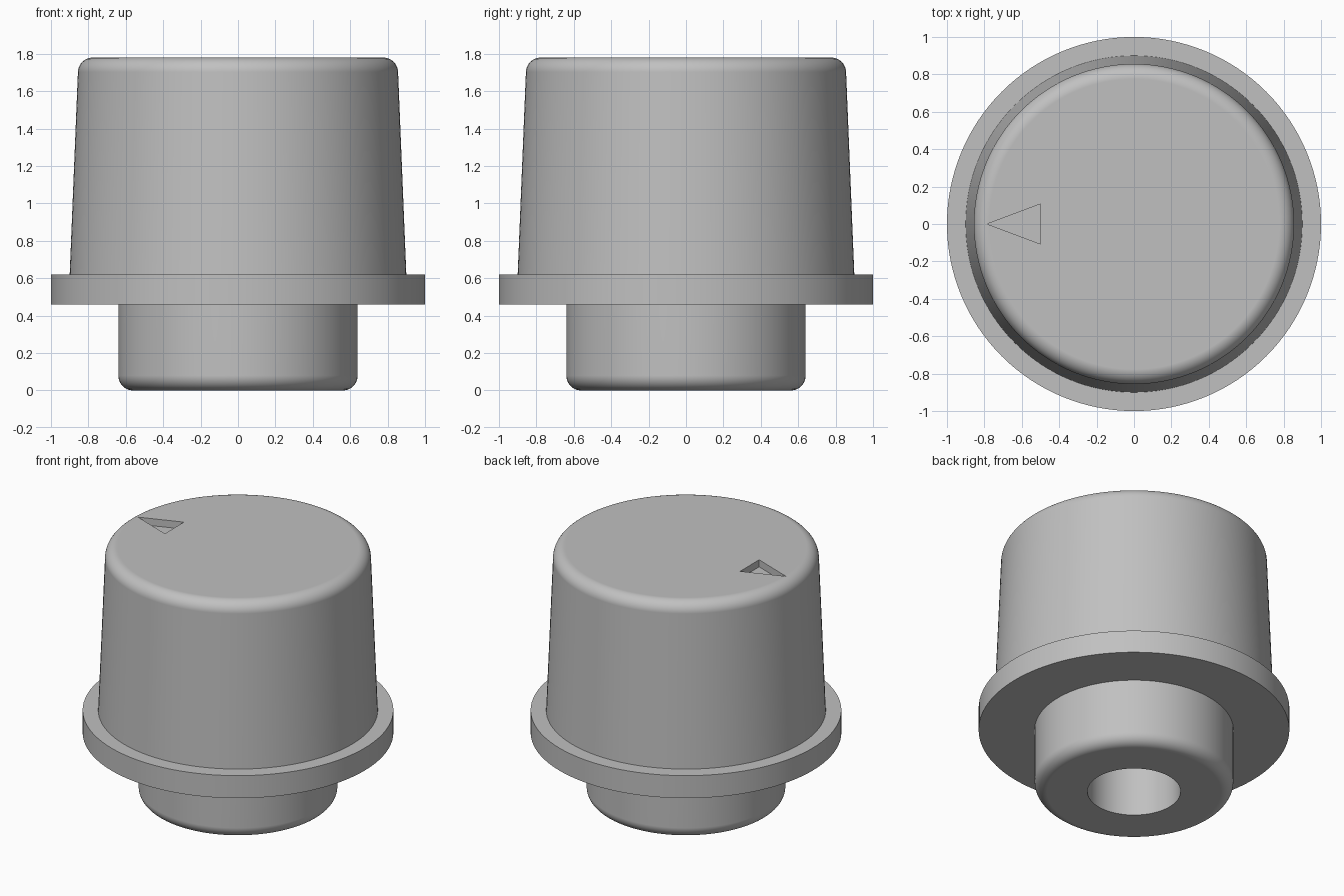
import bpy, bmesh
from math import sin, cos, tan, pi, radians

cube = bpy.data.objects.get("Cube")
if cube:
    bpy.data.objects.remove(cube)

SEGMENTS = 128
HEIGHT = 1.78

grey = bpy.data.materials.new("plain_grey")
grey.use_nodes = True
colour = (0.53, 0.53, 0.53, 1)
grey.diffuse_color = colour
grey.node_tree.nodes["Principled BSDF"].inputs["Base Color"].default_value = colour


def arc(r, z, radius, start, end, steps=10):
    """Points on a fillet arc around (r, z), angles in degrees."""
    angles = [radians(start + (end - start) * i / steps) for i in range(steps + 1)]
    return [(r + radius * cos(a), z + radius * sin(a)) for a in angles]


def make_object(name, bm):
    bmesh.ops.recalc_face_normals(bm, faces=bm.faces)
    mesh = bpy.data.meshes.new(name)
    bm.to_mesh(mesh)
    bm.free()
    mesh.materials.append(grey)
    obj = bpy.data.objects.new(name, mesh)
    bpy.context.collection.objects.link(obj)
    return obj


def lathe(name, profile):
    """Turn a profile about z and close both ends with flat discs."""
    bm = bmesh.new()
    rings = []
    for r, z in profile:
        rings.append([bm.verts.new((r * cos(2 * pi * i / SEGMENTS),
                                    r * sin(2 * pi * i / SEGMENTS), z))
                      for i in range(SEGMENTS)])
    for low, high in zip(rings, rings[1:]):
        for i in range(SEGMENTS):
            j = (i + 1) % SEGMENTS
            bm.faces.new((low[i], low[j], high[j], high[i]))
    bm.faces.new(rings[0])
    bm.faces.new(rings[-1])
    return make_object(name, bm)


# Knob body: shaft bore, rounded stem, flange, tapered grip with rounded rim
profile = [(0.30, 0.90), (0.30, 0)]
profile += arc(0.56, 0.08, 0.08, -90, 0)
profile += [(0.64, 0.46), (1, 0.46), (1, 0.62), (0.90, 0.62)]
profile += arc(0.776, HEIGHT - 0.08, 0.08, 2, 90)
knob = lathe("knob_body", profile)

# Pointer arrow: shallow triangular pocket in the top
bm = bmesh.new()
tri = [bm.verts.new((x, y, HEIGHT - 0.05))
       for x, y in ((-0.785, 0), (-0.5, -0.107), (-0.5, 0.107))]
face = bm.faces.new(tri)
extruded = bmesh.ops.extrude_face_region(bm, geom=[face])
bmesh.ops.translate(bm, vec=(0, 0, 0.2),
                    verts=[v for v in extruded["geom"] if isinstance(v, bmesh.types.BMVert)])
cutter = make_object("pointer_cutter", bm)
cutter.hide_render = True

cut = knob.modifiers.new("pointer_pocket", 'BOOLEAN')
cut.operation = 'DIFFERENCE'
cut.solver = 'EXACT'
cut.object = cutter

bpy.ops.object.select_all(action='DESELECT')
knob.select_set(True)
bpy.context.view_layer.objects.active = knob
bpy.ops.object.modifier_apply(modifier=cut.name)
bpy.data.objects.remove(cutter)

# Smooth turned surfaces, crisp edges, flat discs
bpy.ops.object.shade_smooth_by_angle(angle=radians(30))
weighted = knob.modifiers.new("clean_normals", 'WEIGHTED_NORMAL')
weighted.keep_sharp = True
